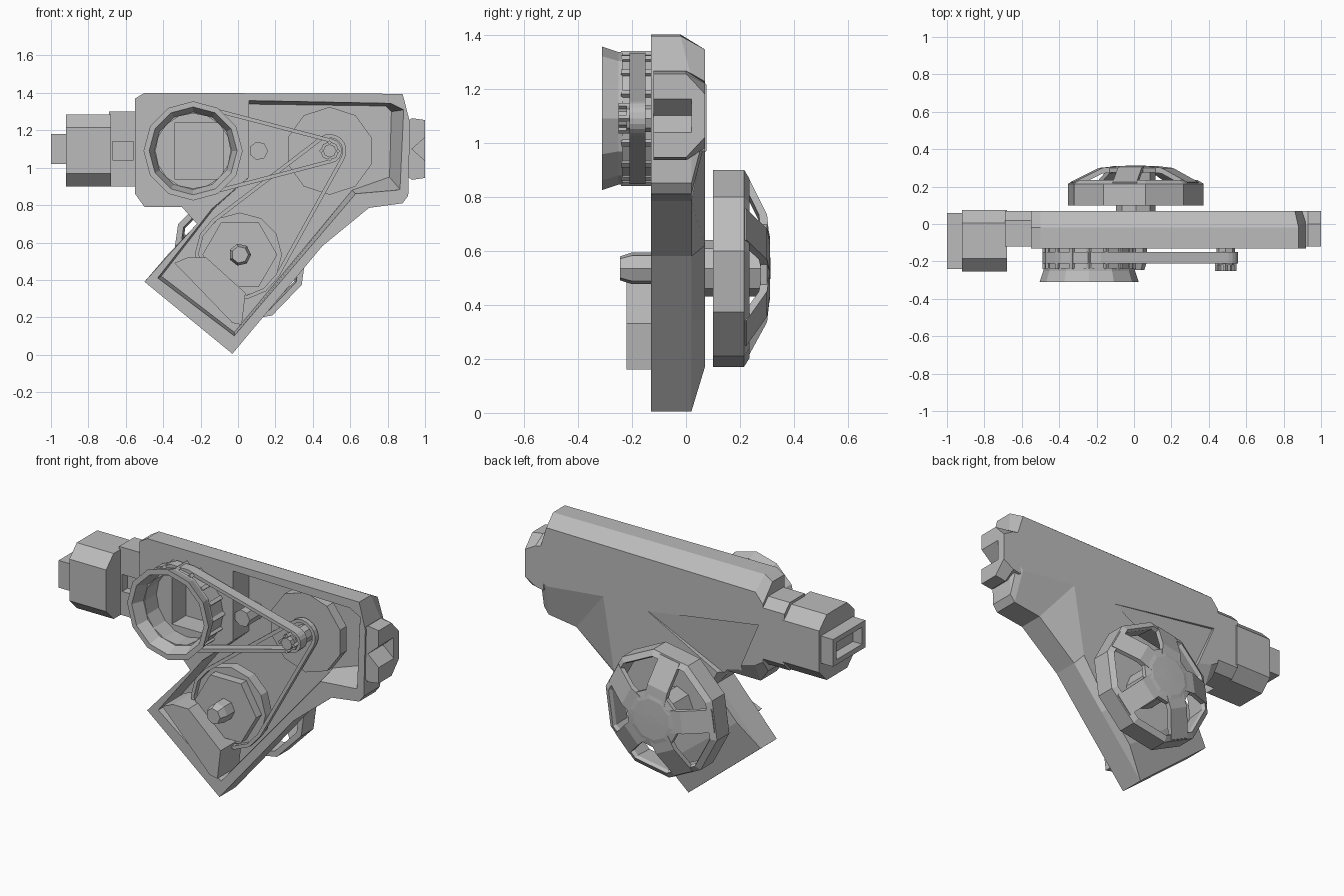
import bpy, bmesh
from math import sin, cos, pi, acos, atan2, hypot, radians

if "Cube" in bpy.data.objects:
    bpy.data.objects.remove(bpy.data.objects["Cube"], do_unlink=True)

GREY = 0.5
mat = bpy.data.materials.new("plain_grey")
mat.use_nodes = True
mat.diffuse_color = (GREY, GREY, GREY, 1)
shader = next(n for n in mat.node_tree.nodes if n.type == 'BSDF_PRINCIPLED')
shader.inputs["Base Color"].default_value = (GREY, GREY, GREY, 1)


def loft(name, rings, loop=False):
    """Skin a list of equal-length 3D rings; cap the ends or join last to first."""
    bm = bmesh.new()
    rows = [[bm.verts.new(p) for p in ring] for ring in rings]
    pairs = list(zip(rows, rows[1:])) + ([(rows[-1], rows[0])] if loop else [])
    n = len(rows[0])
    for a, b in pairs:
        for i in range(n):
            j = (i + 1) % n
            bm.faces.new((a[i], a[j], b[j], b[i]))
    if not loop:
        bm.faces.new(rows[0])
        bm.faces.new(rows[-1])
    bmesh.ops.recalc_face_normals(bm, faces=bm.faces)
    mesh = bpy.data.meshes.new(name)
    bm.to_mesh(mesh)
    bm.free()
    mesh.materials.append(mat)
    obj = bpy.data.objects.new(name, mesh)
    bpy.context.scene.collection.objects.link(obj)
    return obj


def flat(pts, y):
    return [(x, y, z) for x, z in pts]


def prism(name, pts, y0, y1):
    return loft(name, [flat(pts, y0), flat(pts, y1)])


def circle(c, r, n, turn=0.0):
    return [(c[0] + r * cos(turn + 2 * pi * i / n), c[1] + r * sin(turn + 2 * pi * i / n))
            for i in range(n)]


def lathe(name, c, profile, n, turn=0.0, loop=False):
    return loft(name, [flat(circle(c, r, n, turn), y) for r, y in profile], loop=loop)


def rect(x0, x1, z0, z1):
    return [(x0, z0), (x1, z0), (x1, z1), (x0, z1)]


def belt(name, c1, r1, c2, r2, y0, y1, thick=0.02):
    """Open belt running round two pulleys."""
    dx, dz = c2[0] - c1[0], c2[1] - c1[1]
    a, t = atan2(dz, dx), acos((r1 - r2) / hypot(dx, dz))

    def path(off):
        pts = []
        for c, r, s, e in ((c1, r1, a + t, a + 2 * pi - t), (c2, r2, a - t, a + t)):
            for i in range(9):
                w = s + (e - s) * i / 8
                pts.append((c[0] + (r - off) * cos(w), c[1] + (r - off) * sin(w)))
        return pts
    out, inn = path(0), path(thick)
    return loft(name, [flat(out, y0), flat(out, y1), flat(inn, y1), flat(inn, y0)], loop=True)


def cut(target, cutter):
    mod = target.modifiers.new("cut", 'BOOLEAN')
    mod.operation, mod.solver, mod.object = 'DIFFERENCE', 'EXACT', cutter
    cutter.hide_render = True
    bpy.context.view_layer.objects.active = target
    bpy.ops.object.modifier_apply(modifier=mod.name)
    bpy.data.objects.remove(cutter, do_unlink=True)


# Shaft centres
DRIVE, MID, LOW = (-0.24, 1.09), (0.49, 1.09), (0.01, 0.535)

# Housing: wide head with a slanted leg, tapered towards the back
front = [(-.55, .86), (-.55, 1.37), (-.5, 1.4), (.88, 1.395), (.92, 1.24), (.91, .85),
         (.88, .81), (.7, .785), (.45, .58), (.25, .34), (-.03, .005), (-.5, .39), (-.22, .7),
         (-.3, .79), (-.5, .79)]
back = [(-.55, .93), (-.55, 1.27), (-.5, 1.33), (.86, 1.345), (.9, 1.22), (.9, 1.04),
        (.86, 1.0), (.49, 1.04), (.42, .62), (.24, .345), (.09, .17), (-.38, .53), (-.21, .71),
        (-.28, .84), (-.5, .9)]
middle = [(x, -.02 if z > 1.3 else .02, z) for x, z in front]
housing = loft("housing", [flat(front, -.13), middle, flat(back, .07)])

# Front cavity with sloping walls, and a square well behind the drive pulley
rim = [(.06, 1.36), (.82, 1.345), (.89, 1.31), (.87, .88), (.63, .86), (-.02, .1),
       (-.43, .41), (-.14, .78), (.06, .95)]
floor = [(.06, 1.34), (.79, 1.33), (.82, 1.3), (.81, .95), (.61, .88), (-.02, .12),
         (-.41, .42), (-.13, .78), (.06, .95)]
cut(housing, loft("cavity_cutter", [flat(rim, -.14), flat(floor, .015)]))
cut(housing, prism("well_cutter", rect(-.34, -.08, .94, 1.24), -.2, .0))

# Shallow sloping hollow in the back beside the neck
hollow = [(.2, 1.03), (-.52, 1.14), (-.35, .74)]
depths = (.068, .055, .03)
cut(housing, loft("hollow_cutter", [flat(hollow, .1),
                                    [(x, d, z) for (x, z), d in zip(hollow, depths)]]))

# Neck with a slot, then the motor barrel and its hollow end
neck = loft("motor_neck", [flat(rect(-.69, -.54, .9, 1.3), -.12),
                           flat(rect(-.69, -.54, .9, 1.3), .02),
                           flat(rect(-.69, -.54, .95, 1.25), .07)])
cut(neck, prism("slot_cutter", rect(-.67, -.56, 1.04, 1.14), -.2, -.07))


def octagon(x):
    y0, y1, z0, z1, c = -.255, .075, .9, 1.285, .07
    return [(x, y, z) for y, z in ((y0, z0 + c), (y0 + c, z0), (y1 - c, z0), (y1, z0 + c),
                                   (y1, z1 - c), (y1 - c, z1), (y0 + c, z1), (y0, z1 - c))]


def square(x, g):
    return [(x, y, z) for y, z in ((-.24 + g, 1.02 + g), (.06 - g, 1.02 + g),
                                   (.06 - g, 1.18 - g), (-.24 + g, 1.18 - g))]


loft("motor_barrel", [octagon(-.92), octagon(-.68)])
loft("motor_end", [square(-.91, 0), square(-1, 0), square(-1, .03), square(-.94, .03)])

# Notched bracket on the opposite end, narrower towards the back
bracket = loft("end_bracket", [[(x, y, 1.1 + s) for y, s in ((-.12, -h), (.0, -h), (.07, -k),
                                                             (.07, k), (.0, h), (-.12, h))]
                               for x, h, k in ((.88, .13, .13), (.93, .165, .12),
                                               (1, .155, .08))])
cut(bracket, prism("bracket_cutter", [(.93, 1.1), (1.1, .95), (1.1, 1.25)], -.2, .02))

# Drive pulley: toothed body and a flared front flange, both open in the middle
lathe("drive_pulley", DRIVE, [(.235, -.24), (.235, -.125), (.2, -.125), (.2, -.24)], 16, loop=True)
lathe("drive_flange", DRIVE, [(.265, -.31), (.245, -.25), (.245, -.235), (.205, -.235),
                              (.235, -.31)], 12, loop=True)
for c in circle(DRIVE, .235, 16):
    lathe("pulley_tooth", c, [(.015, -.24), (.015, -.13)], 4)
belt("drive_belt", DRIVE, .25, MID, .065, -.21, -.15)

# Middle shaft: big wheel in the cavity and a small pulley at the front
lathe("middle_wheel", MID, [(.235, -.07), (.235, -.01)], 10, radians(18))
lathe("middle_shaft", MID, [(.035, -.25), (.035, .03)], 8)
lathe("small_pulley", MID, [(.05, -.22), (.05, -.07)], 8)
for c in circle(MID, .045, 4):
    lathe("small_pulley_pin", c, [(.012, -.25), (.012, -.2)], 4)
lathe("idler_boss", (.11, 1.09), [(.05, -.12), (.05, .03)], 7)
belt("lower_belt", LOW, .24, MID, .09, -.11, -.08)

# Lower wheel, hub and cover plate
lathe("lower_wheel", LOW, [(.225, -.08), (.225, -.02)], 12)
lathe("lower_hub_plate", LOW, [(.2, -.13), (.2, -.07)], 6)
lathe("lower_hub", LOW, [(.045, -.245), (.06, -.2), (.06, .1)], 7)
prism("cover_plate", [(-.34, .49), (-.29, .44), (-.03, .17), (.02, .16), (.04, .33),
                      (-.17, .52), (-.27, .52)], -.22, -.02)

# Rear fan wheel: rim, domed centre, five spokes and an axle
lathe("wheel_rim", LOW, [(.368, .1), (.368, .215), (.335, .235), (.325, .215), (.335, .1)],
      10, radians(10), loop=True)
lathe("wheel_dome", LOW, [(.17, .275), (.17, .3), (.12, .31), (.03, .312)], 10, radians(10))
lathe("wheel_axle", LOW, [(.105, .06), (.105, .28)], 8)
for k in range(5):
    a = radians(100 + 72 * k)
    spoke = []
    for r, y in ((.1, .309), (.19, .3), (.345, .224)):
        ring = []
        for side, drop in ((-.065, 0), (.065, 0), (.065, .03), (-.065, .03)):
            ring.append((LOW[0] + r * cos(a) - side * sin(a), y - drop,
                         LOW[1] + r * sin(a) + side * cos(a)))
        spoke.append(ring)
    loft("wheel_spoke", spoke)
